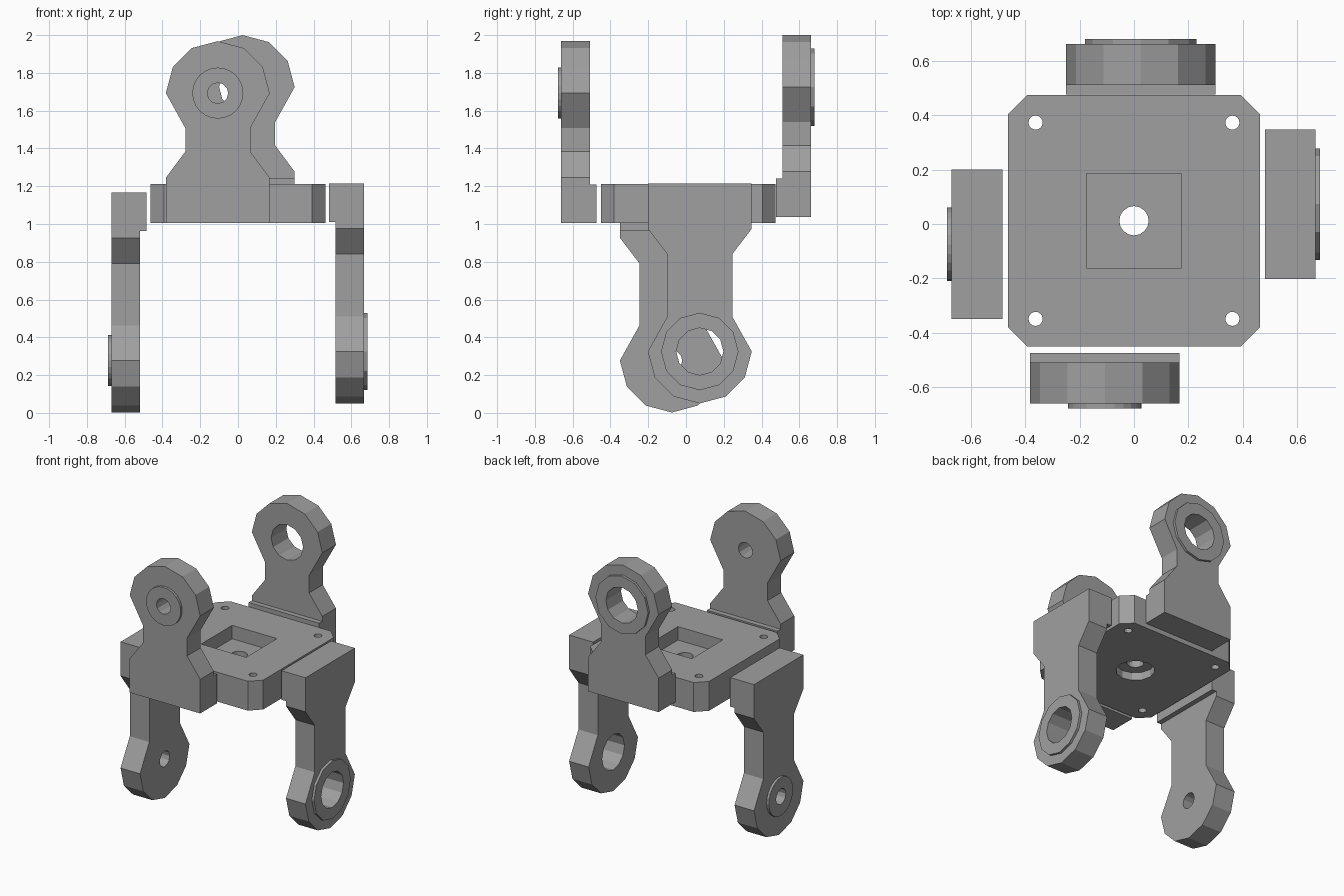
import bpy, bmesh
from math import sin, cos, pi, radians
from mathutils import Matrix, Vector

cube = bpy.data.objects.get("Cube")
if cube:
    bpy.data.objects.remove(cube, do_unlink=True)

grey = bpy.data.materials.new("plain grey")
grey.use_nodes = True
GREY = (0.35, 0.35, 0.35, 1)
grey.diffuse_color = GREY
grey.node_tree.nodes["Principled BSDF"].inputs["Base Color"].default_value = GREY


def prism(name, points, direction):
    """Solid made by sweeping a flat outline along a direction."""
    bm = bmesh.new()
    face = bm.faces.new([bm.verts.new(p) for p in points])
    swept = bmesh.ops.extrude_face_region(bm, geom=[face])["geom"]
    verts = [v for v in swept if isinstance(v, bmesh.types.BMVert)]
    bmesh.ops.translate(bm, verts=verts, vec=Vector(direction))
    bmesh.ops.recalc_face_normals(bm, faces=bm.faces[:])
    mesh = bpy.data.meshes.new(name)
    bm.to_mesh(mesh)
    bm.free()
    mesh.materials.append(grey)
    obj = bpy.data.objects.new(name, mesh)
    bpy.context.collection.objects.link(obj)
    return obj


def box(name, low, high):
    x0, y0, z0 = low
    x1, y1, z1 = high
    return prism(name, [(x0, y0, z0), (x1, y0, z0), (x1, y1, z0), (x0, y1, z0)],
                 (0, 0, z1 - z0))


def ring(radius, sides):
    return [(radius * cos(2 * pi * i / sides), radius * sin(2 * pi * i / sides))
            for i in range(sides)]


def disc_y(radius, sides, y0, y1):
    return prism("disc", [(u, y0, w) for u, w in ring(radius, sides)], (0, y1 - y0, 0))


def disc_z(radius, sides, x, y, z0, z1):
    return prism("disc", [(x + u, y + v, z0) for u, v in ring(radius, sides)],
                 (0, 0, z1 - z0))


def combine(target, tool, operation):
    """Boolean the tool into the target, then discard the tool."""
    mod = target.modifiers.new("bool", "BOOLEAN")
    mod.operation = operation
    mod.solver = "EXACT"
    mod.object = tool
    tool.hide_render = True
    bpy.context.view_layer.objects.active = target
    bpy.ops.object.modifier_apply(modifier=mod.name)
    bpy.data.objects.remove(tool, do_unlink=True)


ARM, FOOT, BOSS = 0.152, 0.187, 0.017
HEAD, NECK = 0.275, 0.172


def bracket(name, centre, turn, up, heights, boss, hole, sides):
    """Arm with a round eye at the origin; the foot lies at -up, outer face at y = 0."""
    neck_top, neck_low, shoulder, base = heights
    # Eye half, then neck and shoulder, mirrored
    side = [(NECK, neck_top), (NECK, neck_low), (HEAD, shoulder), (HEAD, base)]
    outline = ring(HEAD, 12)[:7]
    outline += [(-u, -w) for u, w in side] + [(u, -w) for u, w in reversed(side)]
    arm = prism(name, [(u, 0, w * up) for u, w in outline], (0, ARM, 0))
    # Foot pad on the inner side
    low, high = sorted((-base * up, (0.205 - base) * up))
    combine(arm, box("pad", (-HEAD, ARM / 2, low), (HEAD, FOOT, high)), "UNION")
    # Raised boss on the outer side, then the bore
    combine(arm, disc_y(boss, sides, -BOSS, ARM / 2), "UNION")
    combine(arm, disc_y(hole, 12, -1, 1), "DIFFERENCE")
    arm.data.transform(Matrix.Translation(centre) @ Matrix.Rotation(radians(turn), 4, "Z"))
    return arm


# Four brackets: two rise at front and back, two hang at the sides
RISING = (0.185, 0.31, 0.448, 0.688)
HANGING = (0.185, 0.515, 0.65, 0.89)
SMALL = (0.135, 0.055, 24)
LARGE = (0.205, 0.125, 12)
bracket("front_bracket", (-0.107, -0.661, 1.693), 0, 1, RISING, *SMALL)
bracket("back_bracket", (0.025, 0.663, 1.725), 180, 1, RISING, *LARGE)
bracket("left_bracket", (0.668, 0.073, 0.325), 90, -1, HANGING, *LARGE)
bracket("right_bracket", (-0.671, -0.075, 0.277), -90, -1, HANGING, *SMALL)

# Centre plate with cut corners
MID, HALF, CUT = 0.012, 0.463, 0.07
BOTTOM, TOP = 1.005, 1.212
IN = HALF - CUT
corners = [(HALF, -IN), (HALF, IN), (IN, HALF), (-IN, HALF),
           (-HALF, IN), (-HALF, -IN), (-IN, -HALF), (IN, -HALF)]
plate = prism("centre_plate", [(x, y + MID, BOTTOM) for x, y in corners],
              (0, 0, TOP - BOTTOM))
# Square pocket above, round recess below, through hole between them
combine(plate, box("pocket", (-0.175, MID - 0.173, TOP - 0.095),
                   (0.175, MID + 0.173, TOP + 0.1)), "DIFFERENCE")
combine(plate, disc_z(0.125, 12, 0, MID, BOTTOM - 0.1, BOTTOM + 0.055), "DIFFERENCE")
combine(plate, disc_z(0.054, 16, 0, MID, 0.9, 1.3), "DIFFERENCE")
# Screw holes near the corners
for sx in (-1, 1):
    for sy in (-1, 1):
        combine(plate, disc_z(0.026, 16, sx * 0.362, MID + sy * 0.361, 0.9, 1.3),
                "DIFFERENCE")
